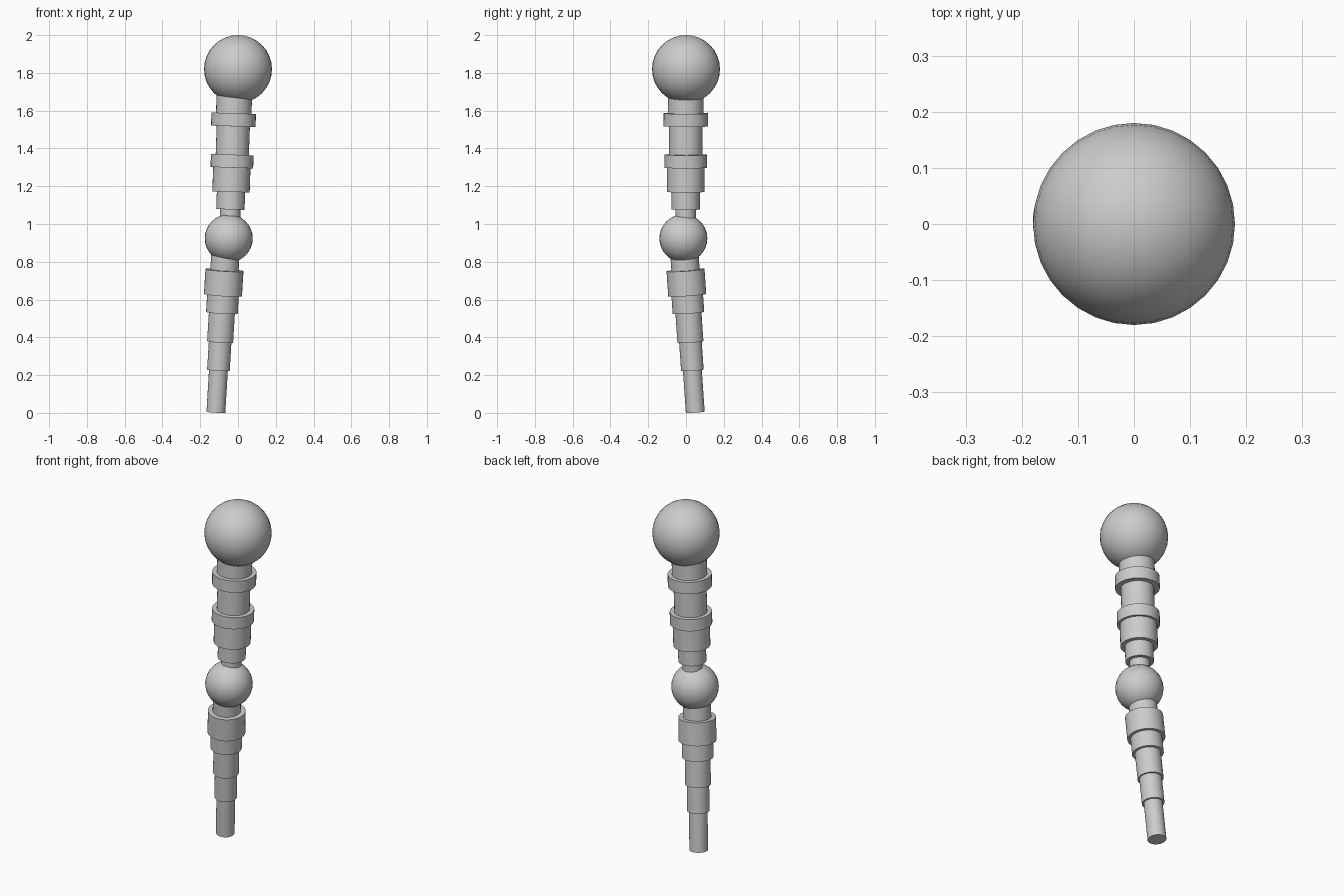
import bpy, math
from mathutils import Vector

if "Cube" in bpy.data.objects:
    bpy.data.objects.remove(bpy.data.objects["Cube"])

grey = bpy.data.materials.new("plain grey")
grey.diffuse_color = (0.6, 0.6, 0.6, 1)
grey.use_nodes = True
grey.node_tree.nodes["Principled BSDF"].inputs["Base Color"].default_value = grey.diffuse_color


def ball(name, centre, radius):
    bpy.ops.mesh.primitive_uv_sphere_add(segments=32, ring_count=16, radius=radius, location=centre)
    ob = bpy.context.object
    ob.name = name
    bpy.ops.object.shade_smooth()
    ob.data.materials.append(grey)


def drum(name, low, high, radius):
    axis = high - low
    bpy.ops.mesh.primitive_cylinder_add(vertices=32, radius=radius, depth=axis.length,
                                        location=(low + high) / 2)
    ob = bpy.context.object
    ob.name = name
    ob.rotation_euler = axis.to_track_quat('Z', 'Y').to_euler()
    bpy.ops.object.shade_smooth_by_angle(angle=math.radians(30))
    ob.data.materials.append(grey)


def shaft(name, foot, top, heights, radii):
    """Stack of drums along a leaning axis, split at the given heights."""
    def at(z):
        return foot.lerp(top, (z - foot.z) / (top.z - foot.z))
    for i, r in enumerate(radii):
        drum(f"{name}_{i + 1}", at(heights[i]), at(heights[i + 1]), r)


# knob at the top and smaller ball in the middle
ball("top_knob", (0, 0, 1.82), 0.18)
ball("middle_ball", (-0.049, -0.014, 0.924), 0.127)

# upper turned shaft
shaft("upper_shaft", Vector((-0.043, -0.002, 1.0)), Vector((-0.018, -0.001, 1.72)),
      [1.0, 1.077, 1.17, 1.298, 1.367, 1.517, 1.586, 1.72],
      [0.054, 0.075, 0.099, 0.113, 0.088, 0.118, 0.094])

# lower tapering shaft, leaning further
shaft("lower_shaft", Vector((-0.117, 0.049, 0.004)), Vector((-0.066, -0.009, 0.85)),
      [0.004, 0.226, 0.376, 0.53, 0.624, 0.756, 0.85],
      [0.05, 0.06, 0.069, 0.084, 0.101, 0.075])
